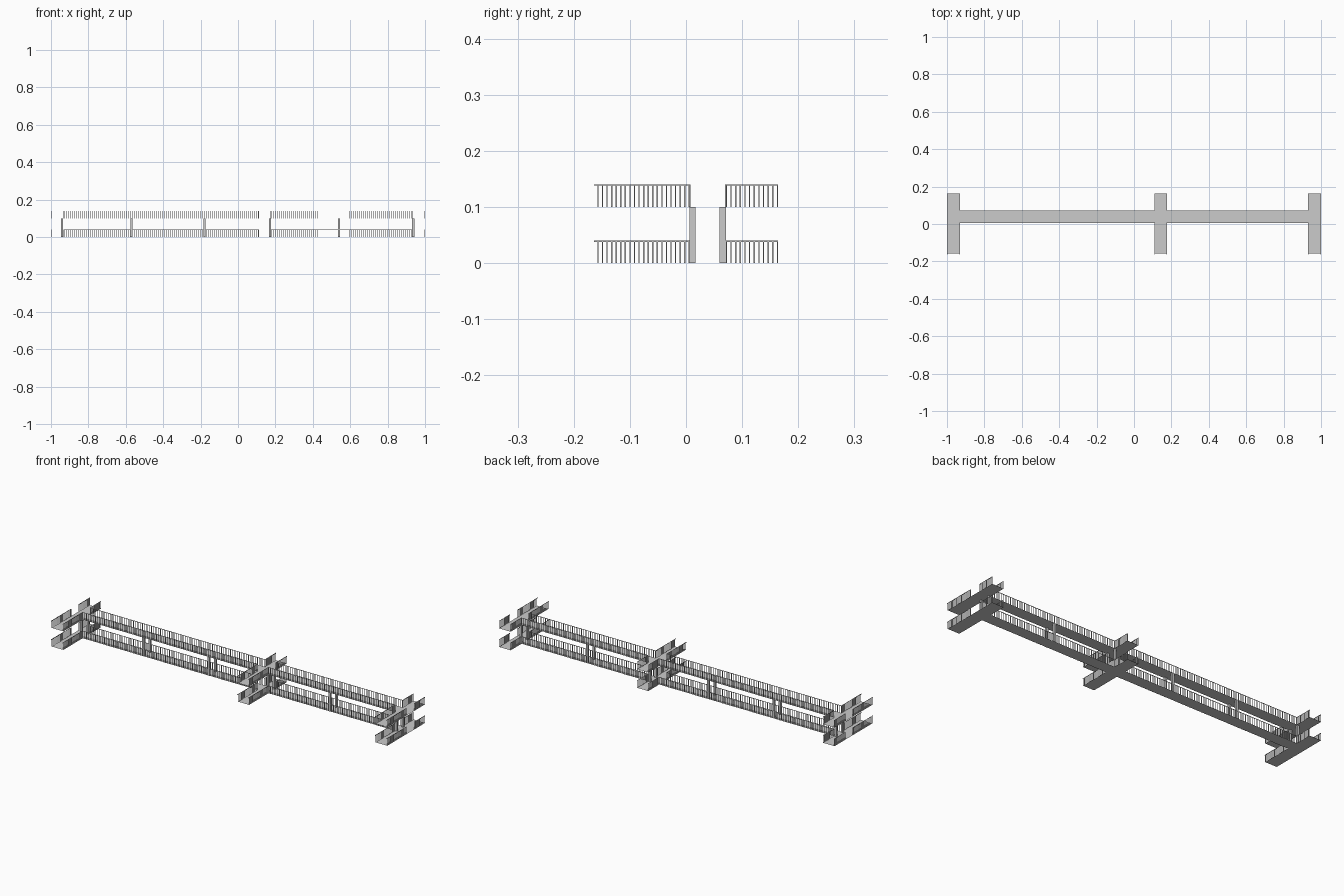
import bpy, bmesh
from mathutils import Matrix, Vector

if "Cube" in bpy.data.objects:
    bpy.data.objects.remove(bpy.data.objects["Cube"])

LEVELS = (0.0, 0.10)             # deck heights
RAIL_H = 0.04                    # railing height
BAR = 0.0022                     # baluster thickness
FRONT, BACK = 0.007, 0.071       # corridor edges in y
Y0, Y1 = -0.158, 0.164           # wing ends
WINGS = ((-1.0, -0.93), (0.11, 0.177), (0.93, 1.0))


def add_box(bm, lo, hi):
    lo, hi = Vector(lo), Vector(hi)
    m = Matrix.Translation((lo + hi) / 2) @ Matrix.Diagonal((*(hi - lo), 1))
    bmesh.ops.create_cube(bm, size=1, matrix=m)


def add_plane(bm, x0, y0, x1, y1, z):
    bm.faces.new([bm.verts.new(p) for p in
                  ((x0, y0, z), (x1, y0, z), (x1, y1, z), (x0, y1, z))])


def finish(bm, name):
    me = bpy.data.meshes.new(name)
    bm.to_mesh(me)
    bm.free()
    ob = bpy.data.objects.new(name, me)
    bpy.context.collection.objects.link(ob)
    return ob


def railing(name, axis, a, b, side, z, pitch, rail_a=None):
    """Balusters plus top rail from a to b along axis; side is the other coordinate."""
    bm = bmesh.new()
    h = BAR / 2

    def piece(p, q, z0, z1):
        lo, hi = [p, side - h], [q, side + h]
        if axis == 'y':
            lo.reverse()
            hi.reverse()
        add_box(bm, (*lo, z0), (*hi, z1))

    n = max(1, round((b - a - BAR) / pitch))
    step = (b - a - BAR) / n
    for i in range(n + 1):
        p = a + i * step
        piece(p, p + BAR, z, z + RAIL_H - BAR)
    piece(a if rail_a is None else rail_a, b, z + RAIL_H - BAR, z + RAIL_H)
    finish(bm, name)


for level, z in zip(("lower", "upper"), LEVELS):
    # walkway deck: three cross wings joined by the corridor
    bm = bmesh.new()
    for x0, x1 in WINGS:
        add_plane(bm, x0, Y0, x1, Y1, z)
    for left, right in zip(WINGS, WINGS[1:]):
        add_plane(bm, left[1], FRONT, right[0], BACK, z)
    finish(bm, level + "_deck")

    # corridor railings, broken at the wings
    for left, right in zip(WINGS, WINGS[1:]):
        for side, y in (("front", FRONT), ("back", BACK)):
            railing(f"{level}_corridor_{side}_railing", 'x',
                    left[1], right[0], y, z, 0.0107)

    # wing railings on both long edges, open at the ends and at the corridor
    for x0, x1 in WINGS:
        for x in (x0 + BAR / 2, x1 - BAR / 2):
            railing(f"{level}_wing_front_railing", 'y', Y0, FRONT, x, z, 0.008, -0.164)
            railing(f"{level}_wing_back_railing", 'y', BACK, Y1, x, z, 0.008)

# support columns between the two decks
bm = bmesh.new()
for x in (-0.94, -0.57, -0.18, 0.17, 0.54, 0.937):
    for y in (0.0115, 0.0655):
        add_box(bm, (x - 0.0055, y - 0.0055, LEVELS[0]),
                (x + 0.0055, y + 0.0055, LEVELS[1]))
finish(bm, "support_columns")
